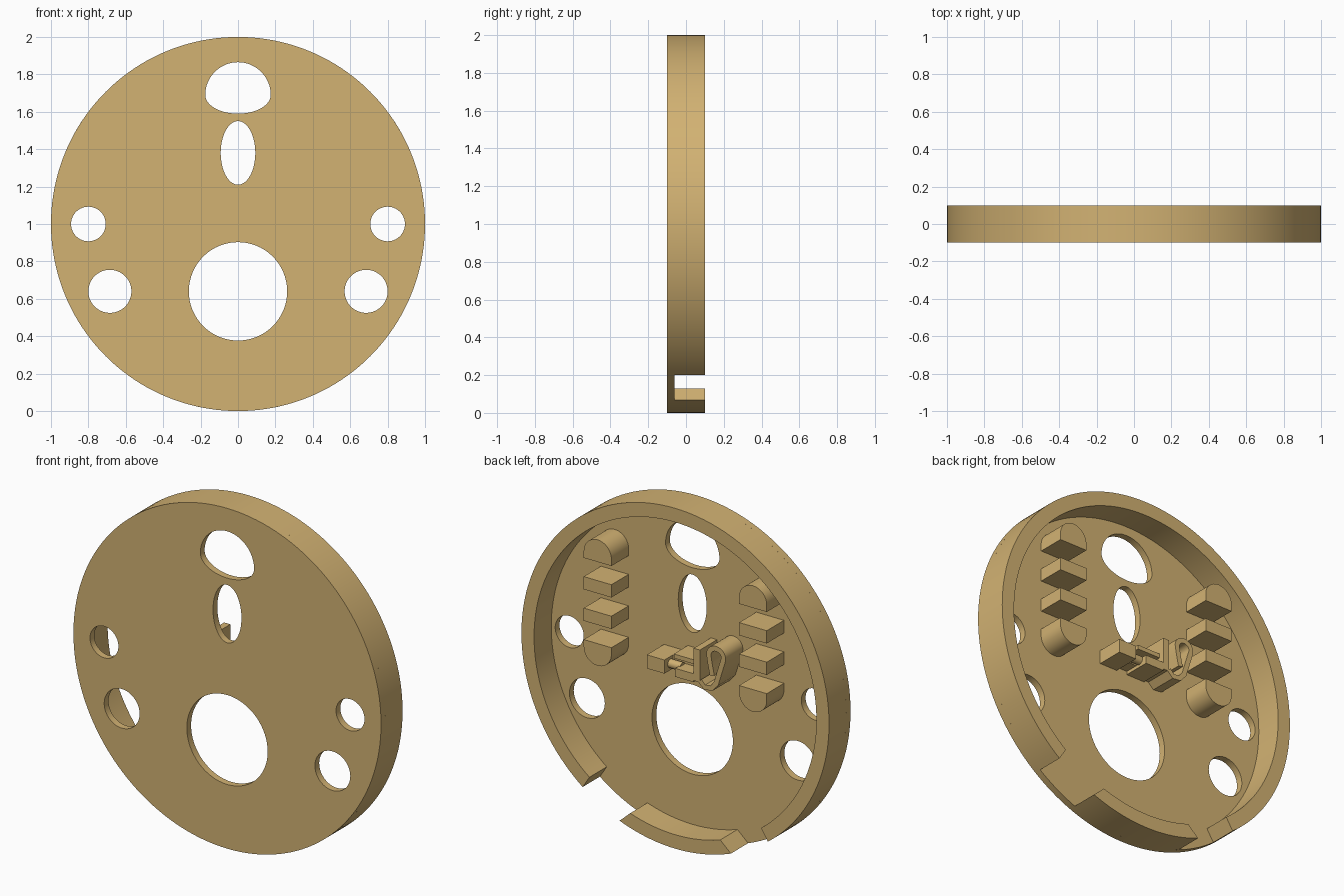
import bpy, bmesh, math

if "Cube" in bpy.data.objects:
    bpy.data.objects.remove(bpy.data.objects["Cube"])

tan = bpy.data.materials.new("tan")
tan.diffuse_color = (0.645, 0.445, 0.171, 1)
tan.use_nodes = True
tan.node_tree.nodes["Principled BSDF"].inputs["Base Color"].default_value = tan.diffuse_color

BASE, BACK = -0.06, 0.10      # inner plate face and rear rim plane


def arc(cx, cz, rx, rz, a0=0, a1=360, n=64):
    """Points along an elliptical arc, angles in degrees."""
    closed = abs(a1 - a0) == 360
    steps = n if closed else n + 1
    return [(cx + rx * math.cos(math.radians(a0 + (a1 - a0) * i / n)),
             cz + rz * math.sin(math.radians(a0 + (a1 - a0) * i / n)))
            for i in range(steps)]


def box(x0, x1, z0, z1):
    return [(x0, z0), (x1, z0), (x1, z1), (x0, z1)]


def slab(name, loops, y0=BASE, y1=BACK):
    """Extrude an x-z outline (first loop, others are holes) from y0 to y1."""
    cu = bpy.data.curves.new(name, 'CURVE')
    cu.dimensions, cu.fill_mode = '2D', 'BOTH'
    cu.extrude = (y1 - y0) / 2
    for pts in loops:
        sp = cu.splines.new('POLY')
        sp.points.add(len(pts) - 1)
        for p, (x, z) in zip(sp.points, pts):
            p.co = (x, z, 0, 1)
        sp.use_cyclic_u = True
    tmp = bpy.data.objects.new(name + "_outline", cu)
    bpy.context.collection.objects.link(tmp)
    dg = bpy.context.evaluated_depsgraph_get()
    me = bpy.data.meshes.new_from_object(tmp.evaluated_get(dg))
    bpy.data.objects.remove(tmp)
    bm = bmesh.new()
    bm.from_mesh(me)
    bmesh.ops.remove_doubles(bm, verts=bm.verts, dist=1e-5)
    for v in bm.verts:
        x, z, d = v.co
        v.co = (x, (y0 + y1) / 2 - d, z)
    bmesh.ops.recalc_face_normals(bm, faces=bm.faces)
    bm.to_mesh(me)
    bm.free()
    me.materials.clear()
    me.materials.append(tan)
    for p in me.polygons:
        p.material_index = 0
    ob = bpy.data.objects.new(name, me)
    bpy.context.collection.objects.link(ob)
    bpy.context.view_layer.objects.active = ob
    ob.select_set(True)
    bpy.ops.object.shade_smooth_by_angle(angle=math.radians(30))
    ob.select_set(False)
    return ob


def ribbon(path, t):
    """Closed outline of constant thickness around a path."""
    left, right = [], []
    for i, (x, z) in enumerate(path):
        ax, az = path[max(i - 1, 0)]
        bx, bz = path[min(i + 1, len(path) - 1)]
        l = math.hypot(bx - ax, bz - az)
        nx, nz = -(bz - az) / l * t / 2, (bx - ax) / l * t / 2
        left.append((x + nx, z + nz))
        right.append((x - nx, z - nz))
    return left + right[::-1]


# Face plate with its holes
holes = [arc(0, 1.69, 0.175, 0.175, 0, 180, 32) + arc(0, 1.69, 0.175, 0.10, 180, 360, 32)[1:-1],
         arc(0, 1.38, 0.0925, 0.17),
         arc(0, 0.64, 0.263, 0.263)]
for s in (-1, 1):
    holes += [arc(s * 0.80, 1.0, 0.0925, 0.0925), arc(s * 0.685, 0.64, 0.115, 0.115)]
slab("face_plate", [arc(0, 1, 1, 1, n=160)] + holes, -0.10, BASE)

# Rim: long upper arc and short lower segment, separated by two gaps
R = 0.918
slab("upper_rim", [arc(0, 1, 1, 1, -53, 233, 130) + arc(0, 1, R, R, 232.6, -52.6, 130)])
slab("lower_rim", [arc(0, 1, 1, 1, 248.8, 291.2, 24) + arc(0, 1, R, R, 288.6, 251.4, 24)])

# Two columns of posts: rounded ends with two bars between
for s, side in ((1, "right"), (-1, "left")):
    c, r = s * 0.505, 0.09
    slab(side + "_top_post", [[(c - r, 1.55), (c + r, 1.55)] + arc(c, 1.59, r, r, 0, 180, 24)])
    slab(side + "_bottom_post", [[(c + r, 1.07), (c - r, 1.07)] + arc(c, 1.03, r, r, 180, 360, 24)])
    for i, z in enumerate((1.18, 1.365)):
        slab(f"{side}_bar_{i + 1}", [box(c - r, c + r, z, z + 0.075)])

# Small latch in the centre: block, rails, pin, upright and foot
slab("latch_block", [box(0.07, 0.185, 1.01, 1.09)])
slab("latch_core", [box(-0.12, 0.07, 1.03, 1.09)], BASE, 0.02)
slab("latch_top_rail", [box(-0.12, 0.03, 1.10, 1.125)], BASE, 0.07)
slab("latch_bottom_block", [box(-0.12, 0.0, 1.01, 1.06)])
slab("latch_upright", [[(-0.16, 1.02), (-0.12, 1.02), (-0.12, 1.21), (-0.16, 1.21)]])

bpy.ops.mesh.primitive_cylinder_add(vertices=24, radius=0.025, depth=0.09,
                                    location=(0.035, 0.045, 1.05),
                                    rotation=(0, math.pi / 2, 0))
pin = bpy.context.object
pin.name = "latch_pin"
pin.data.materials.append(tan)
bpy.ops.object.shade_smooth_by_angle(angle=math.radians(30))
pin.select_set(False)

# Bent spring hook beside the latch
hook = [(-0.16, 1.03), (-0.19, 1.0), (-0.235, 1.005), (-0.265, 1.04), (-0.29, 1.12)]
hook += arc(-0.265, 1.20, 0.048, 0.045, 190, 0, 14)
hook += [(-0.225, 1.15), (-0.24, 1.08)]
slab("spring_hook", [ribbon(hook, 0.03)])
